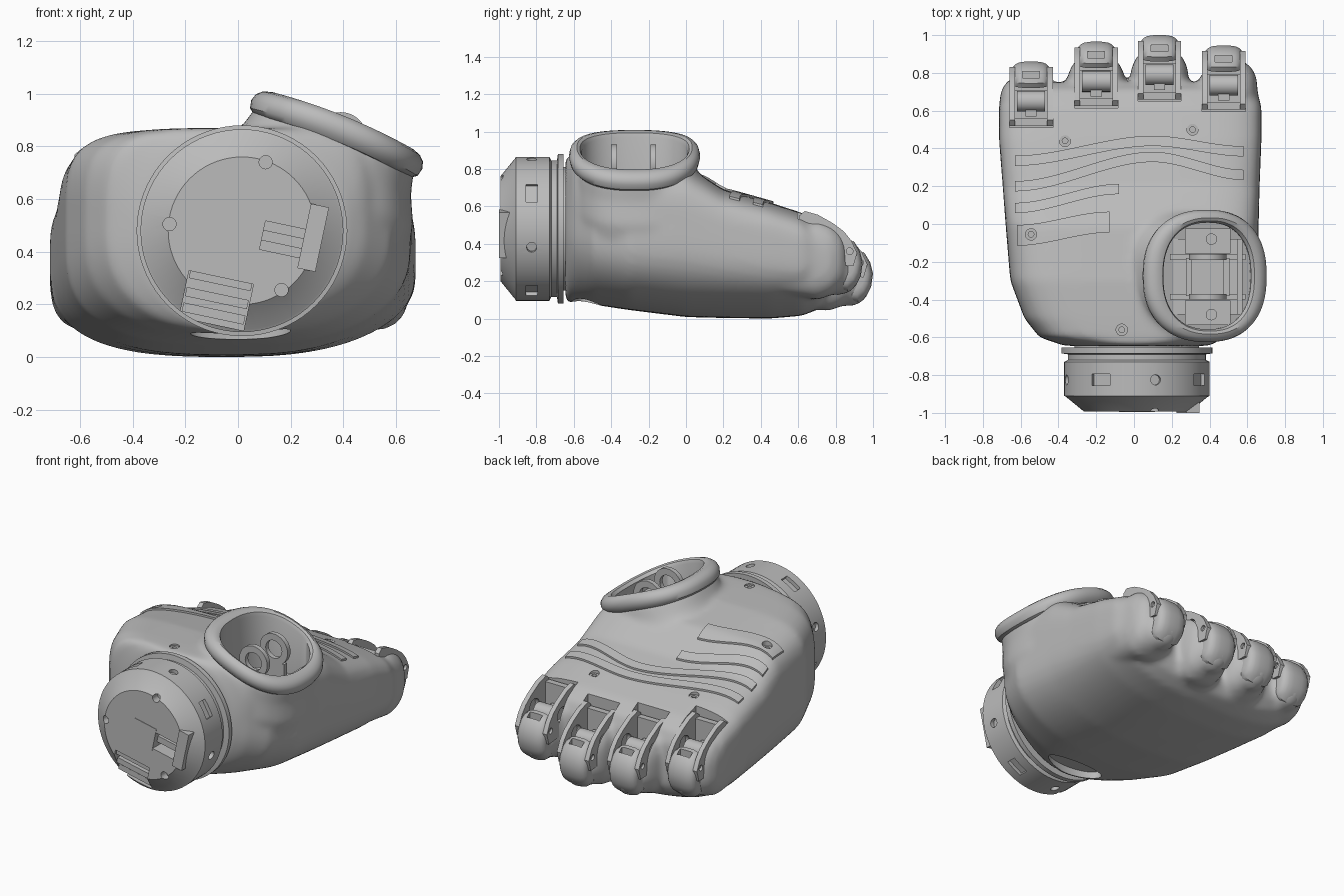
import bpy, bmesh, math
from math import sin, cos, pi, radians
from mathutils import Matrix, Vector
from mathutils.bvhtree import BVHTree

if "Cube" in bpy.data.objects:
    bpy.data.objects.remove(bpy.data.objects["Cube"], do_unlink=True)

grey = bpy.data.materials.new("grey plastic")
grey.use_nodes = True
grey.diffuse_color = (0.5, 0.5, 0.5, 1)
grey.node_tree.nodes["Principled BSDF"].inputs["Base Color"].default_value = (0.5, 0.5, 0.5, 1)
T = Matrix.Translation
parts = []


def oval(a, b, n=2.0, n_low=None, b_low=None, count=64):
    """Superellipse points, with an optional different lower half."""
    pts = []
    for i in range(count):
        t = 2 * pi * i / count
        c, s = cos(t), sin(t)
        e, h = (n, b) if s >= 0 else (n_low or n, b_low or b)
        pts.append((math.copysign(abs(c) ** (2 / e), c) * a,
                    math.copysign(abs(s) ** (2 / e), s) * h))
    return pts


def loft(bm, rings, mat=Matrix(), cap=(True, True), wrap=False):
    rows = [[bm.verts.new(mat @ Vector(p)) for p in r] for r in rings]
    pairs = list(zip(rows, rows[1:])) + ([(rows[-1], rows[0])] if wrap else [])
    for r, q in pairs:
        for i in range(len(r)):
            j = (i + 1) % len(r)
            bm.faces.new((r[i], r[j], q[j], q[i]))
    if cap[0] and not wrap:
        bm.faces.new(rows[0][::-1])
    if cap[1] and not wrap:
        bm.faces.new(rows[-1])


def box(bm, loc, size, mat=Matrix()):
    bmesh.ops.create_cube(bm, size=1, matrix=mat @ T(loc) @ Matrix.Diagonal((*size, 1)))


def ball(bm, loc, radii):
    bmesh.ops.create_uvsphere(bm, u_segments=32, v_segments=20, radius=1,
                              matrix=T(loc) @ Matrix.Diagonal((*radii, 1)))


def rod(bm, loc, r, depth, axis="Z", mat=Matrix(), seg=24):
    turn = {"Z": Matrix(), "X": Matrix.Rotation(pi / 2, 4, "Y"), "Y": Matrix.Rotation(pi / 2, 4, "X")}
    bmesh.ops.create_cone(bm, cap_ends=True, segments=seg, radius1=r, radius2=r,
                          depth=depth, matrix=mat @ T(loc) @ turn[axis])


def hoop(bm, r_in, r_out, thick, mat):
    """Flat ring whose axis is y."""
    prof = ((r_in, -thick / 2), (r_out, -thick / 2), (r_out, thick / 2), (r_in, thick / 2))
    loft(bm, [[(x, h, z) for x, z in oval(r, r, count=32)] for r, h in prof], mat, wrap=True)


def make(name, bm, part=True):
    bmesh.ops.recalc_face_normals(bm, faces=bm.faces)
    me = bpy.data.meshes.new(name)
    bm.to_mesh(me)
    bm.free()
    ob = bpy.data.objects.new(name, me)
    bpy.context.collection.objects.link(ob)
    if part:
        parts.append(ob)
    else:
        ob.hide_render = True
    return ob


def bake(ob):
    dg = bpy.context.evaluated_depsgraph_get()
    me = bpy.data.meshes.new_from_object(ob.evaluated_get(dg))
    ob.modifiers.clear()
    ob.data = me


def cut(ob, bm):
    cutter = make("cutter", bm, part=False)
    m = ob.modifiers.new("cut", "BOOLEAN")
    m.operation, m.solver, m.object = "DIFFERENCE", "EXACT", cutter
    bake(ob)
    bpy.data.objects.remove(cutter, do_unlink=True)


# Palm shell: y, centre x, half width, low z, middle z, high z, roundness
sections = [(-.645, .015, .385, .09, .48, .865, 2), (-.6, -.01, .49, .085, .47, .87, 2.2),
            (-.5, 0, .58, .075, .46, .87, 2.6), (-.3, 0, .655, .045, .45, .865, 3),
            (0, -.01, .67, .008, .44, .82, 3), (.2, -.015, .68, .003, .4, .69, 3),
            (.45, -.02, .695, .0, .36, .62, 3), (.62, -.02, .695, .015, .32, .565, 2.8),
            (.71, -.02, .67, .05, .31, .51, 2.4), (.75, -.02, .6, .12, .31, .43, 2.2)]
bm = bmesh.new()
loft(bm, [[(cx + x, y, zm + z * (1 - .17 * max(0, x / w) ** 2 * (z < 0))) for x, z in
           oval(w, zt - zm, n + 2 * (n > 2), n, zm - zb)] for y, cx, w, zb, zm, zt, n in sections])
# Flared neck for the thumb collar
collar_at = T((.385, -.275, .87)) @ Matrix.Rotation(radians(22), 4, "Y")
loft(bm, [[(x, y + dy, h) for x, y in oval(a, b, 2.4)] for a, b, h, dy in
          ((.42, .39, -.46, .05), (.4, .37, -.24, .03), (.345, .335, -.13, .01), (.32, .31, -.03, 0))], collar_at)
# Rounded finger cups: x, tip y, height offset, outward shift of the cup
fingers = [(-.545, .86, .06, -.015), (-.2, .965, .02, 0), (.135, 1.0, 0, 0), (.475, .945, .06, .025)]
for fx, tip, dz, out in fingers:
    loft(bm, [[(fx + out + x, tip + y, .255 + dz + z) for x, z in oval(a, b, 2.8)] for y, a, b in
              ((-.48, .15, .18), (-.24, .155, .215), (-.17, .148, .19), (-.12, .125, .15), (-.09, .09, .1))])
    ball(bm, (fx, tip - .13, .19 + dz), (.11, .12, .125))
palm = make("palm_shell", bm)
m = palm.modifiers.new("blend", "REMESH")
m.mode, m.voxel_size = "VOXEL", .018
m = palm.modifiers.new("soften", "SMOOTH")
m.factor, m.iterations = .5, 10
bake(palm)
tree = BVHTree.FromPolygons([v.co for v in palm.data.vertices], [p.vertices for p in palm.data.polygons])


def skin_z(x, y):
    hit = tree.ray_cast(Vector((x, y, 3)), Vector((0, 0, -1)))[0]
    return hit.z if hit else .3


# Raised grip strips on the back of the hand
strips = [([(-.63, .335), (.1, .44), (.58, .385)], .027), ([(-.63, .2), (.1, .355), (.58, .26)], .027),
          ([(-.63, .085), (-.08, .185)], .027), ([(-.62, -.06), (-.13, .01)], .055)]
screws = [(-.545, -.055), (-.365, .44), (.31, .5), (-.065, -.56)]
for k, (path, half) in enumerate(strips):
    bm = bmesh.new()
    rows, steps = [], 40
    for i in range(steps + 1):
        x = path[0][0] + (path[-1][0] - path[0][0]) * i / steps
        p, q = next((p, q) for p, q in zip(path, path[1:]) if x <= q[0] + 1e-6)
        t = (x - p[0]) / (q[0] - p[0])
        y = p[1] + (q[1] - p[1]) * t * t * (3 - 2 * t)
        ys = [y + half * s for s in (-1, -.5, 0, .5, 1)]
        top = [(x, v, skin_z(x, v) + .012) for v in ys]
        rows.append(top + [(a, b, c - .035) for a, b, c in reversed(top)])
    loft(bm, rows)
    strip = make("grip_strip_%d" % (k + 1), bm)
    if k == 3:
        bm = bmesh.new()
        rod(bm, (*screws[0], .8), .03, .6)
        cut(strip, bm)

# Openings in the palm: thumb socket, finger slots, screw holes, lower port
bm = bmesh.new()
loft(bm, [[(x + dx, y, h) for x, y in oval(.256, .29, 2.5)] for h, dx in ((-.34, .137), (.2, -.081))], collar_at)
for fx, tip, dz, out in fingers:
    box(bm, (fx, tip - .05, .53 + dz), (.23, .6, .52))
for x, y in screws:
    rod(bm, (x, y, skin_z(x, y)), .03, .08)
loft(bm, [[(.01 + x, -.53 + y, h) for x, y in oval(.19, .085)] for h in (0, .135)])
cut(palm, bm)
for x, y in screws:
    bm = bmesh.new()
    hoop(bm, .015, .03, .02, T((x, y, skin_z(x, y) - .02)) @ Matrix.Rotation(pi / 2, 4, "X"))
    make("screw_seat", bm)

# Thumb collar, bent over the hand, with its upright socket wall and floor
bm = bmesh.new()
loft(bm, [[(x + dx, y, h + .012 - .22 * x * x) for x, y in oval(a, b, 2.35)] for a, b, h, dx in (
    (.29, .29, -.07, 0), (.322, .325, -.063, 0), (.343, .343, -.043, 0), (.35, .35, -.012, 0),
    (.342, .343, .014, 0), (.322, .328, .03, 0), (.29, .308, .037, 0), (.262, .292, .03, 0),
    (.25, .282, .008, 0), (.25, .282, -.32, .129))], collar_at, cap=(False, True))
make("thumb_collar", bm)

# Thumb hinge frame inside the socket
hinge_at = T((.39, -.28, .57))
bm = bmesh.new()
for s in (-1, 1):
    hoop(bm, .058, .1, .03, hinge_at @ T((0, s * .105, .26)))
    box(bm, (0, s * .105, .1), (.15, .03, .16), hinge_at)
    box(bm, (0, s * .105, .03), (.4, .03, .12), hinge_at)
    box(bm, (0, s * .19, .02), (.24, .13, .04), hinge_at)
    box(bm, (s * .1, 0, .06), (.03, .2, .1), hinge_at)
    rod(bm, (.02, s * .2, .04), .03, .03, "Z", hinge_at)
box(bm, (0, 0, .0), (.36, .4, .06), hinge_at)
box(bm, (.17, 0, .1), (.03, .4, .12), hinge_at)
make("thumb_hinge", bm)

# Finger hinges: drilled side lugs, floor block, rounded tip
outline = [(-.34, .24), (-.34, .49), (-.31, .515), (-.24, .495), (-.16, .45), (-.1, .405), (-.06, .355),
           (-.03, .29), (-.05, .22)]
tip_side = [(-.14, .16), (-.14, .36), (-.115, .38), (-.08, .375), (-.045, .35), (-.015, .3), (0, .24),
            (-.01, .17), (-.035, .12), (-.08, .085), (-.12, .09)]
tip_taper = ((.1, .5), (.095, .7), (.082, .85), (.062, .95), (.03, 1))
tip_rows = [(-x, f) for x, f in tip_taper] + list(reversed(tip_taper))
for k, (fx, tip, dz, out) in enumerate(fingers):
    base = T((fx, tip, dz))
    for s in (-1, 1):
        bm = bmesh.new()
        loft(bm, [[(s * .1 + d, y, z) for y, z in outline] for d in (-.015, .015)], base)
        lug = make("finger_lug_%d" % (k + 1), bm)
        bm = bmesh.new()
        rod(bm, (s * .1, -.19, .36), .05, .1, "X", base)
        rod(bm, (s * .1, -.07, .3), .018, .1, "X", base)
        cut(lug, bm)
    bm = bmesh.new()
    box(bm, (0, -.24, .27), (.18, .18, .08), base)
    box(bm, (0, -.32, .37), (.18, .04, .22), base)
    box(bm, (0, -.25, .33), (.06, .08, .06), base)
    rod(bm, (0, -.21, .33), .055, .15, "X", base)
    make("finger_block_%d" % (k + 1), bm)
    bm = bmesh.new()
    loft(bm, [[(x, -.09 + (y + .09) * f, .23 + (z - .23) * f) for y, z in tip_side] for x, f in tip_rows], base)
    knuckle = make("finger_tip_%d" % (k + 1), bm)
    bm = bmesh.new()
    box(bm, (0, -.07, .37), (.09, .035, .1), base)
    cut(knuckle, bm)

# Wrist coupling, turned about the y axis
wrist_at = T((.015, 0, .48))
bm = bmesh.new()
loft(bm, [[(x, y, z) for x, z in oval(r, r, count=72)] for r, y in (
    (.28, -.993), (.375, -.915), (.385, -.91), (.385, -.73), (.365, -.72), (.365, -.69),
    (.4, -.685), (.4, -.655), (.33, -.655), (.33, -.63))], wrist_at)
wrist = make("wrist_coupling", bm)
lean = wrist_at @ Matrix.Rotation(radians(12), 4, "Y")
bm = bmesh.new()
for q in range(4):
    spin = wrist_at @ Matrix.Rotation(radians(-30 - 90 * q), 4, "Y")
    box(bm, (.385, -.825, 0), (.05, .06, .11), spin)
    spin = wrist_at @ Matrix.Rotation(radians(15 - 90 * q), 4, "Y")
    rod(bm, (.385, -.825, 0), .027, .05, "X", spin)
for x, z in ((-.26, .505), (.105, .74), (.165, .255)):
    rod(bm, (x, -.98, z), .025, .08, "Y")
box(bm, (.18, -.96, .0), (.2, .14, .11), lean)
box(bm, (-.04, -.96, -.28), (.25, .14, .18), lean)
cut(wrist, bm)

# Latches in the wrist face
bm = bmesh.new()
box(bm, (.27, -.965, .03), (.07, .07, .25), lean)
box(bm, (.17, -.935, .0), (.18, .05, .04), lean)
make("side_latch", bm)
bm = bmesh.new()
for z, y in ((-.2, -.96), (-.27, -.935), (-.33, -.9)):
    box(bm, (-.04, y, z), (.24, .05, .035), lean)
make("lower_latch", bm)
bm = bmesh.new()
box(bm, (0, -.993, 0), (.16, .006, .16), lean)
make("face_plate", bm)

# Colour and shading
for ob in parts:
    ob.data.materials.clear()
    ob.data.materials.append(grey)
    ob.data.polygons.foreach_set("material_index", [0] * len(ob.data.polygons))
    bpy.ops.object.select_all(action="DESELECT")
    ob.select_set(True)
    bpy.context.view_layer.objects.active = ob
    bpy.ops.object.shade_smooth_by_angle(angle=radians(35))
